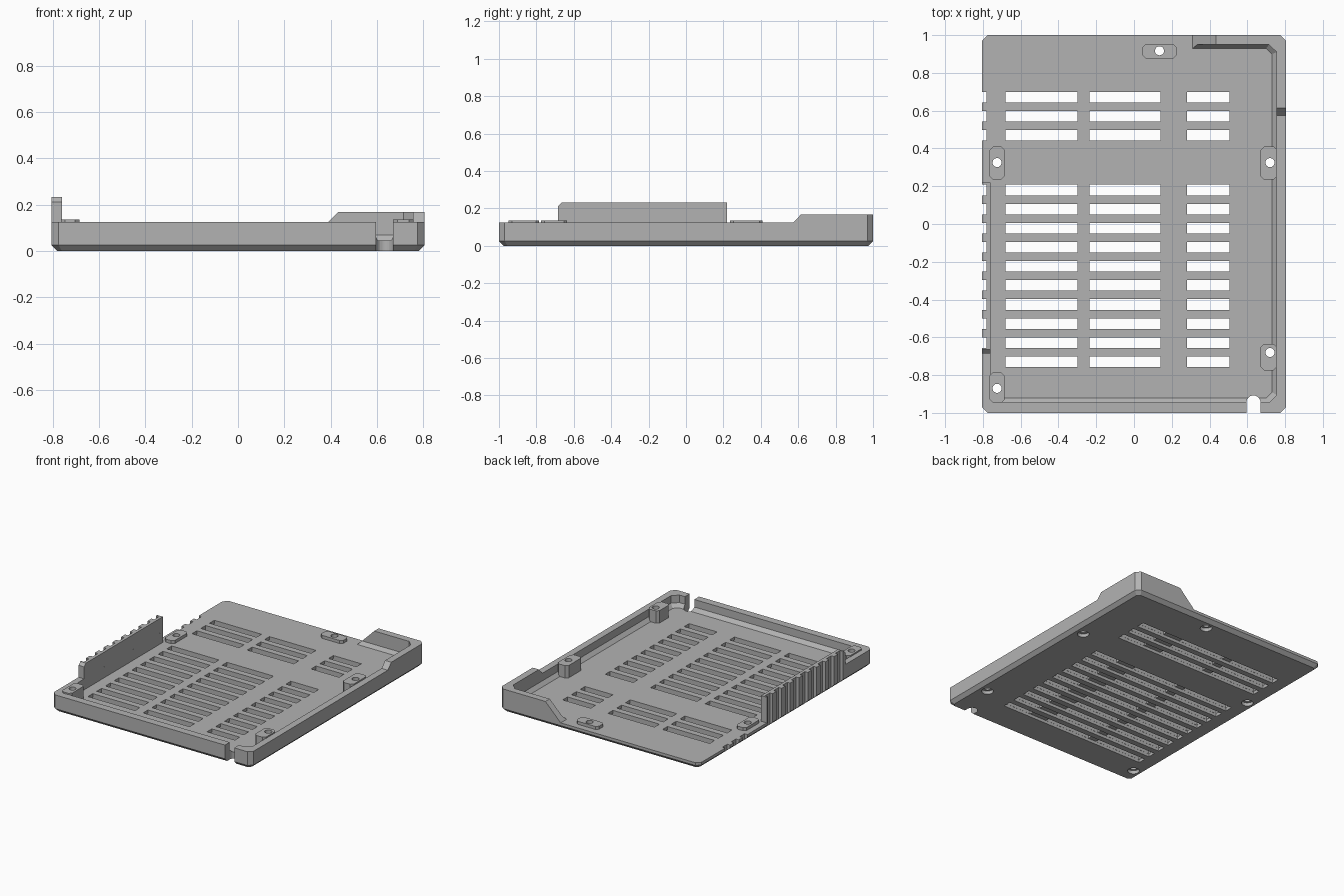
import bpy, bmesh, math

if "Cube" in bpy.data.objects:
    bpy.data.objects.remove(bpy.data.objects["Cube"], do_unlink=True)

grey = bpy.data.materials.new("plain_grey")
grey.use_nodes = True
grey.diffuse_color = (0.45, 0.45, 0.45, 1)
grey.node_tree.nodes["Principled BSDF"].inputs["Base Color"].default_value = grey.diffuse_color

FLOOR, RIM, HIGH, TOP = 0.045, 0.125, 0.168, 0.232


def loft(bm, loops):
    """Close a stack of equal point loops into a solid."""
    rings = [[bm.verts.new(p) for p in loop] for loop in loops]
    n = len(rings[0])
    bm.faces.new(rings[0][::-1])
    bm.faces.new(rings[-1])
    for a, b in zip(rings, rings[1:]):
        for i in range(n):
            bm.faces.new((a[i], a[(i + 1) % n], b[(i + 1) % n], b[i]))


def outline(x0, x1, y0, y1, z, c):
    """Rectangle with clipped corners."""
    return [(x0 + c, y0, z), (x1 - c, y0, z), (x1, y0 + c, z), (x1, y1 - c, z),
            (x1 - c, y1, z), (x0 + c, y1, z), (x0, y1 - c, z), (x0, y0 + c, z)]


def box(bm, x0, x1, y0, y1, z0, z1):
    loft(bm, [[(x0, y0, z), (x1, y0, z), (x1, y1, z), (x0, y1, z)] for z in (z0, z1)])


def rod(bm, x, y, r0, r1, z0, z1, n=24):
    loft(bm, [[(x + r * math.cos(math.tau * i / n), y + r * math.sin(math.tau * i / n), z)
               for i in range(n)] for r, z in ((r0, z0), (r1, z1))])


def make(name, build):
    bm = bmesh.new()
    build(bm)
    bmesh.ops.recalc_face_normals(bm, faces=bm.faces)
    mesh = bpy.data.meshes.new(name)
    bm.to_mesh(mesh)
    bm.free()
    mesh.materials.append(grey)
    ob = bpy.data.objects.new(name, mesh)
    bpy.context.scene.collection.objects.link(ob)
    return ob


# Chamfered solid block that becomes the tray
tray = make("vented_tray", lambda bm: loft(bm, [
    outline(-0.78, 0.78, -0.975, 0.975, 0, 0.02),
    outline(-0.805, 0.805, -1, 1, 0.025, 0.03),
    outline(-0.805, 0.805, -1, 1, TOP, 0.03)]))


def combine(name, build, operation="DIFFERENCE"):
    helper = make(name, build)
    helper.hide_render = True
    mod = tray.modifiers.new(name, "BOOLEAN")
    mod.operation, mod.solver, mod.object = operation, "EXACT", helper
    bpy.context.view_layer.update()
    graph = bpy.context.evaluated_depsgraph_get()
    result = bpy.data.meshes.new_from_object(tray.evaluated_get(graph))
    tray.modifiers.clear()
    tray.data = result
    bpy.data.objects.remove(helper, do_unlink=True)


# Interior with a sloped foot along the walls
combine("cavity", lambda bm: loft(bm, [
    outline(-0.76, 0.73, -0.92, 0.93, FLOOR, 0.03),
    outline(-0.76, 0.755, -0.945, 0.95, 0.07, 0.04),
    outline(-0.76, 0.755, -0.945, 0.95, 0.3, 0.04)]))


# Open back edge, ending in a slope beside the raised corner
def back_opening(bm):
    profile = [(-0.9, FLOOR), (0.31, FLOOR), (0.31 + HIGH - FLOOR, HIGH), (0.45, 0.3), (-0.9, 0.3)]
    loft(bm, [[(x, y, z) for x, z in profile] for y in (0.9, 1.1)])


combine("back_opening", back_opening)
combine("side_opening", lambda bm: box(bm, -0.9, -0.7, 0.22, 1.1, FLOOR, 0.3))


# Rim heights on the main walls and around the tall finned wall
def rim_cut(bm):
    profile = [(-1.1, RIM), (0.575, RIM), (0.615, HIGH), (1.1, HIGH), (1.1, 0.3), (-1.1, 0.3)]
    loft(bm, [[(x, y, z) for y, z in profile] for x in (-0.7601, 0.9)])


def fin_end_cut(bm):
    profile = [(-1.1, RIM), (-0.685, RIM), (-0.685, TOP - 0.02), (-0.655, 0.242), (-1.1, 0.242)]
    loft(bm, [[(x, y, z) for y, z in profile] for x in (-0.9, -0.75)])


combine("rim_cut", rim_cut)
combine("fin_end_cut", fin_end_cut)

# Screw bosses: x range, y range, height
TALL, SHORT = 0.135, 0.067
bosses = [(0.67, 0.757, 0.235, 0.41, TALL), (0.67, 0.757, -0.775, -0.635, TALL),
          (-0.764, -0.685, -0.948, -0.785, TALL), (-0.764, -0.685, 0.235, 0.41, SHORT),
          (0.045, 0.225, 0.875, 0.953, SHORT)]
screws = [(0.72, 0.325), (0.72, -0.68), (-0.725, -0.87), (-0.725, 0.325), (0.135, 0.917)]


def boss_blocks(bm):
    for x0, x1, y0, y1, h in bosses:
        loft(bm, [outline(x0, x1, y0, y1, z, 0.018) for z in (0.03, h)])


combine("bosses", boss_blocks, "UNION")


def screw_holes(bm):
    for x, y in screws:
        rod(bm, x, y, 0.024, 0.024, -0.1, 0.3)


def screw_seats(bm):
    for x, y in screws:
        rod(bm, x, y, 0.04, 0.04, -0.1, 0.025)


combine("screw_holes", screw_holes)
combine("screw_seats", screw_seats)

# Vent rows: slots through the floor, shallow grooves below, notches on the side
rows = [0.67 - 0.1 * i for i in range(3)] + [0.18 - 0.101 * i for i in range(10)]
H = 0.028


def vent_slots(bm):
    for y in rows:
        for x0, x1 in ((-0.68, -0.30), (-0.235, 0.14), (0.28, 0.505)):
            box(bm, x0, x1, y - H, y + H, -0.1, 0.1)


def vent_grooves(bm):
    for y in rows:
        box(bm, -0.682, 0.507, y - H - 0.001, y + H + 0.001, -0.1, 0.022)


def side_notches(bm):
    for y in rows[:-1]:
        box(bm, -0.9, -0.782, y - H, y + H, -0.1, 0.3)


combine("vent_slots", vent_slots)
combine("vent_grooves", vent_grooves)
combine("side_notches", side_notches)

# Round-ended cable exit in the front wall
combine("cable_exit", lambda bm: box(bm, 0.595, 0.67, -1.1, -0.945, -0.1, 0.3))
combine("cable_exit_end", lambda bm: rod(bm, 0.6325, -0.945, 0.0375, 0.0375, -0.1, 0.3))

if not tray.data.materials:
    tray.data.materials.append(grey)
for face in tray.data.polygons:
    face.material_index = 0
    face.use_smooth = False
